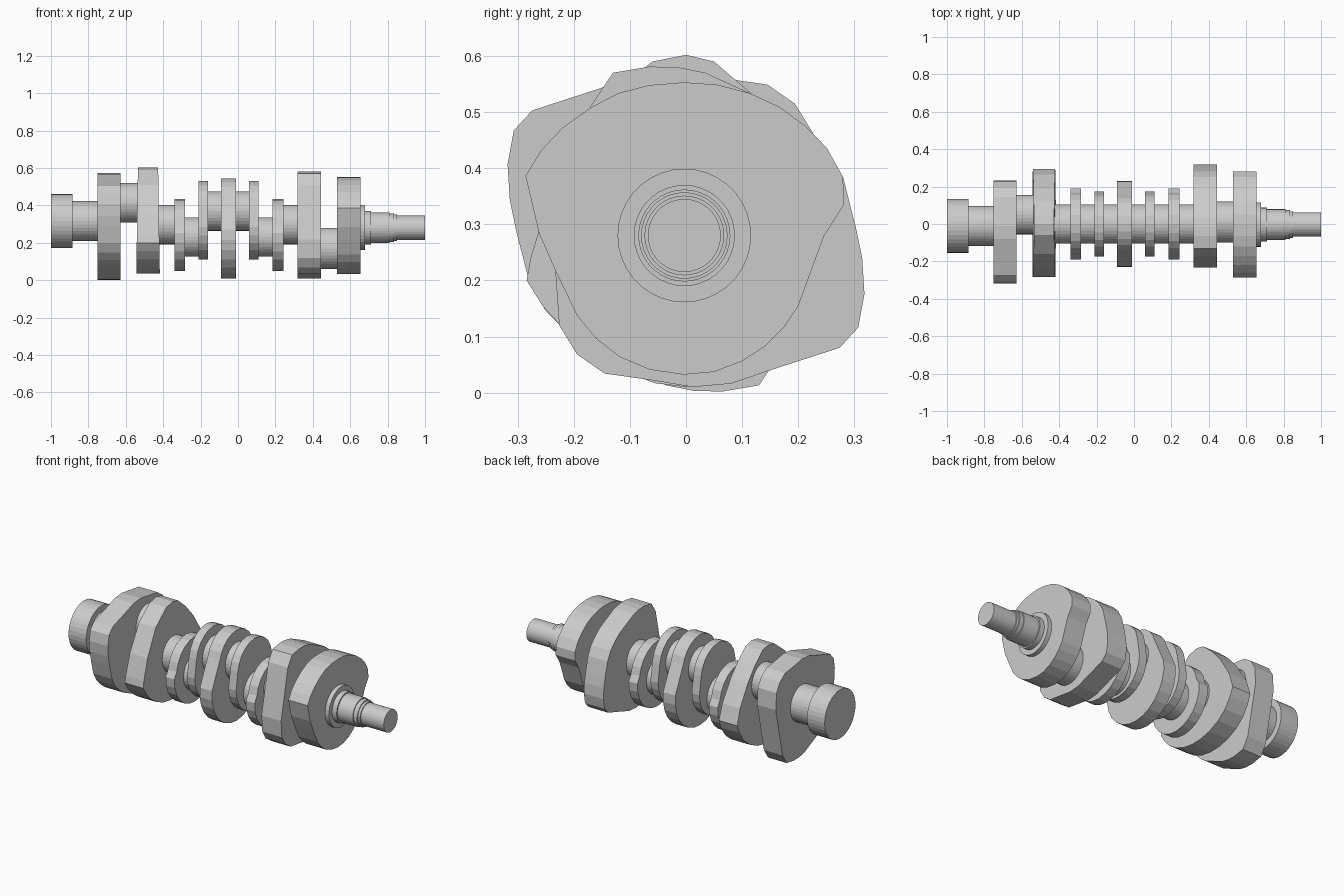
import bpy, bmesh, math

steel = bpy.data.materials.new("steel grey")
steel.diffuse_color = (0.6, 0.6, 0.6, 1)


def finish(name, bm):
    bmesh.ops.recalc_face_normals(bm, faces=bm.faces)
    me = bpy.data.meshes.new(name)
    bm.to_mesh(me)
    bm.free()
    me.materials.append(steel)
    ob = bpy.data.objects.new(name, me)
    bpy.context.collection.objects.link(ob)
    return ob


def slab(name, x0, x1, outline, flare=0.0):
    """Extrude a (y, z) outline along x; flare thickens it towards the bottom."""
    bm = bmesh.new()
    a, b = [], []
    for y, z in outline:
        d = flare * (0.6 - z)
        a.append(bm.verts.new((x0 - d, y, z)))
        b.append(bm.verts.new((x1 + d, y, z)))
    bm.faces.new(a)
    bm.faces.new(b[::-1])
    n = len(a)
    for i in range(n):
        j = (i + 1) % n
        bm.faces.new((a[i], b[i], b[j], a[j]))
    return finish(name, bm)


def arc(y, z, r, a0, a1, n):
    return [(y + r * math.cos(math.radians(a0 + (a1 - a0) * i / n)),
             z + r * math.sin(math.radians(a0 + (a1 - a0) * i / n))) for i in range(n + 1)]


def shaft(name, x0, x1, r, y=0.0, z=0.297):
    return slab(name, x0, x1, arc(y, z, r, 0, 360, 36)[:-1])


# rear flange and rear journal
shaft("rear_flange", -1.0, -0.885, 0.144, -0.01, 0.316)
shaft("rear_journal", -0.886, -0.74, 0.107, -0.01, 0.316)

# main journals
shaft("main_journal_rear", -0.425, -0.33, 0.105)
shaft("main_journal_front", 0.23, 0.325, 0.105)

# crank pins: x range, centre y, centre z
pins = [(-0.64, -0.535, 0.05, 0.414), (-0.29, -0.2, 0, 0.231), (-0.17, -0.08, 0, 0.369),
        (-0.02, 0.07, 0, 0.369), (0.1, 0.195, 0, 0.231), (0.435, 0.54, 0.01, 0.17)]
for i, (x0, x1, y, z) in enumerate(pins):
    shaft(f"crank_pin_{i + 1}", x0, x1, 0.105 if i < 5 else 0.11, y, z)

# stepped nose
for i, (x0, x1, r) in enumerate([(0.65, 0.68, 0.119), (0.68, 0.71, 0.09), (0.71, 0.81, 0.082),
                                 (0.81, 0.835, 0.077), (0.835, 0.85, 0.071), (0.85, 1.0, 0.065)]):
    shaft(f"nose_step_{i + 1}", x0 - 0.002 * (i > 0), x1, r, -0.003, 0.28)

# front end counterweight
front = [(-0.004, 0.553), (-0.065, 0.548), (-0.12, 0.534), (-0.17, 0.508), (-0.22, 0.472),
         (-0.258, 0.432), (-0.286, 0.386), (-0.262, 0.284), (-0.233, 0.218), (-0.194, 0.137),
         (-0.16, 0.096), (-0.119, 0.064), (-0.065, 0.041), (-0.004, 0.032), (0.05, 0.037),
         (0.1, 0.056), (0.14, 0.082), (0.176, 0.118), (0.2, 0.154), (0.246, 0.279),
         (0.281, 0.334), (0.28, 0.384), (0.251, 0.436), (0.213, 0.475), (0.167, 0.509),
         (0.113, 0.534), (0.054, 0.549)]
slab("front_counterweight", 0.53, 0.655, front)

# skewed counterweight pair, the rear one is the front one turned half way round
skew = [(-0.13, 0.57), (-0.065, 0.581), (-0.015, 0.58), (0.035, 0.57), (0.113, 0.534),
        (0.167, 0.509), (0.213, 0.475), (0.251, 0.436), (0.28, 0.384), (0.303, 0.293),
        (0.314, 0.24), (0.318, 0.176), (0.307, 0.116), (0.274, 0.08), (0.16, 0.043),
        (0.08, 0.016), (0.012, 0.01), (-0.06, 0.022), (-0.145, 0.034), (-0.194, 0.068),
        (-0.226, 0.12), (-0.233, 0.218), (-0.17, 0.51)]
slab("skewed_counterweight_front", 0.317, 0.445, skew)
slab("skewed_counterweight_rear", -0.75, -0.628, [(-y, 0.583 - z) for y, z in skew])

# second rear counterweight, heavy end down
second = [(0.05, 0.59), (0, 0.602), (-0.06, 0.59), (-0.16, 0.51), (-0.24, 0.36), (-0.277, 0.24),
          (-0.284, 0.2), (-0.256, 0.155), (-0.215, 0.11), (-0.16, 0.072), (-0.1, 0.047),
          (-0.03, 0.035), (0.04, 0.037), (0.11, 0.052), (0.18, 0.085), (0.235, 0.13),
          (0.275, 0.19), (0.295, 0.24), (0.265, 0.33), (0.19, 0.45), (0.12, 0.53)]
slab("second_counterweight_rear", -0.535, -0.427, second, 0.016)

# centre web, egg shaped
slab("centre_web", -0.09, -0.01,
     arc(0, 0.385, 0.16, 15, 165, 10) + arc(0, 0.24, 0.23, 172, 368, 14))

# slim webs either side of the centre
for side, xo, xi in (("rear", -0.21, -0.34), ("front", 0.06, 0.185)):
    slab(f"inner_web_{side}", xo, xo + 0.05,
         arc(0, 0.37, 0.16, 8, 172, 10) + arc(0, 0.285, 0.175, 180, 360, 12))
    slab(f"outer_web_{side}", xi, xi + 0.057,
         arc(0, 0.265, 0.17, 8, 172, 10) + arc(0, 0.24, 0.19, 176, 364, 12))
